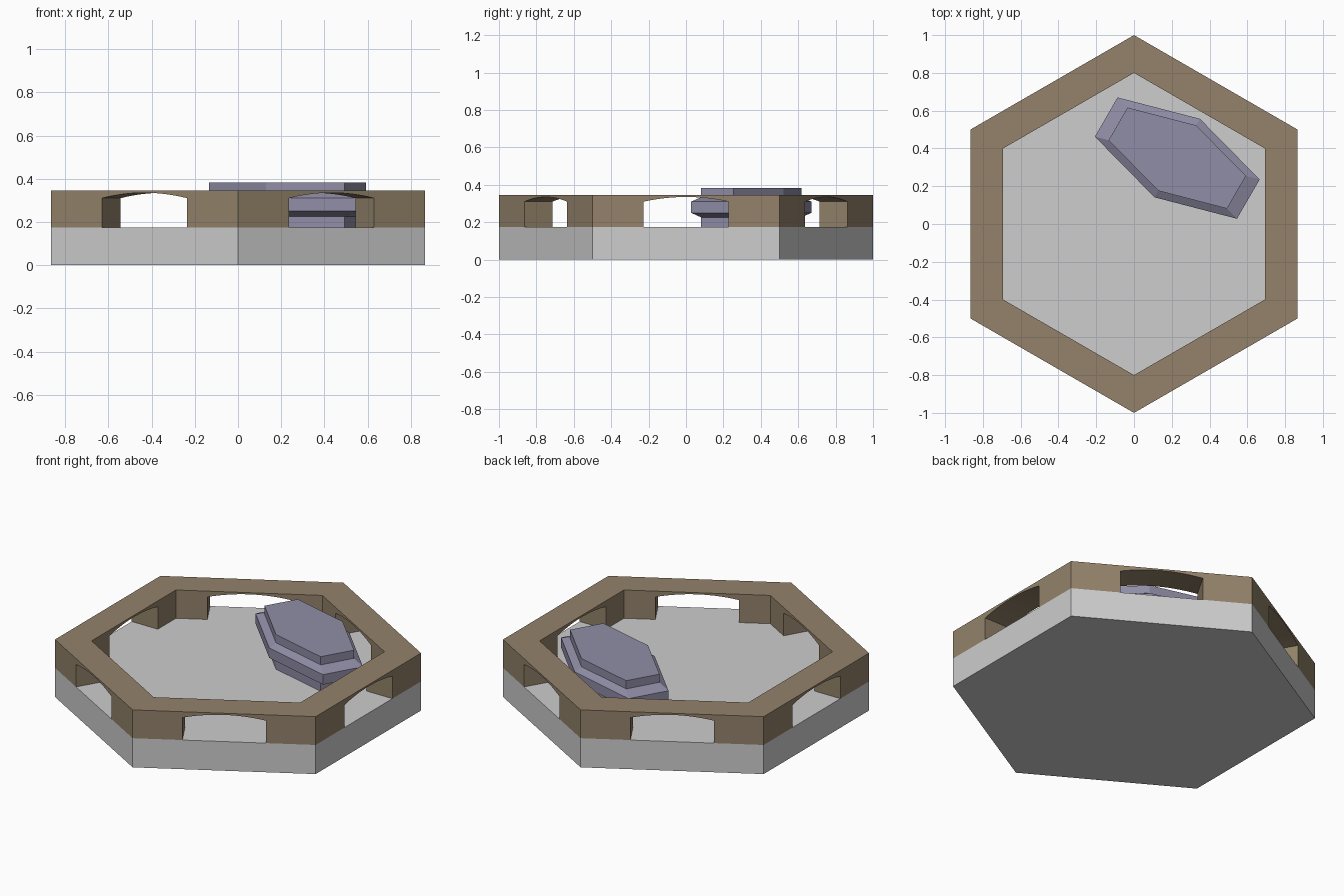
import bpy, bmesh, math
from mathutils import Vector, Matrix

if "Cube" in bpy.data.objects:
    bpy.data.objects.remove(bpy.data.objects["Cube"])


def material(name, srgb):
    m = bpy.data.materials.new(name)
    lin = [((c / 255 + 0.055) / 1.055) ** 2.4 for c in srgb]
    m.diffuse_color = (*lin, 1)
    m.use_nodes = True
    m.node_tree.nodes["Principled BSDF"].inputs["Base Color"].default_value = m.diffuse_color
    return m


def finish(name, bm, mat):
    bmesh.ops.remove_doubles(bm, verts=bm.verts, dist=1e-5)
    bmesh.ops.recalc_face_normals(bm, faces=bm.faces)
    mesh = bpy.data.meshes.new(name)
    bm.to_mesh(mesh)
    bm.free()
    mesh.materials.append(mat)
    ob = bpy.data.objects.new(name, mesh)
    bpy.context.collection.objects.link(ob)
    return ob


def hex_stack(name, layers, mat, stretch=1.0, turn=0.0, centre=(0, 0)):
    """Solid of hexagonal rings; layers = (radius, z) from bottom to top."""
    bm = bmesh.new()
    place = Matrix.Translation((*centre, 0)) @ Matrix.Rotation(turn, 4, 'Z')
    rings = []
    for r, z in layers:
        angles = [math.radians(30 + 60 * i) for i in range(6)]
        rings.append([bm.verts.new(place @ Vector((r * stretch * math.cos(a), r * math.sin(a), z)))
                      for a in angles])
    bm.faces.new(rings[0][::-1])
    bm.faces.new(rings[-1])
    for low, high in zip(rings, rings[1:]):
        for i in range(6):
            j = (i + 1) % 6
            bm.faces.new((low[i], low[j], high[j], high[i]))
    return finish(name, bm, mat)


FLOOR, TOP = 0.175, 0.345
stone = material("light_grey", (205, 205, 205))
brown = material("brown", (147, 130, 106))
purple = material("grey_purple", (144, 141, 166))

# hexagonal base slab
hex_stack("base", [(1, 0), (1, FLOOR)], stone)

# rim: six mitred walls, each with a shallow arched opening
HALF, SPRING, RISE, STEPS = 0.228, 0.31, 0.025, 14
arch = []
for i in range(STEPS + 1):
    t = 1 - 2 * i / STEPS
    arch.append((HALF * t, SPRING + RISE * (1 - t * t)))
# (position along wall, height, is a mitred corner)
profile = [(-1, FLOOR, True), (-1, TOP, True), (1, TOP, True), (1, FLOOR, True), (HALF, FLOOR, False)]
profile += [(s, z, False) for s, z in arch] + [(-HALF, FLOOR, False)]

bm = bmesh.new()
for k in range(6):
    rot = Matrix.Rotation(math.radians(60 * k), 4, 'Z')
    loops = []
    for r in (1.0, 0.8):
        loops.append([bm.verts.new(rot @ Vector((r * math.cos(math.pi / 6), s * r / 2 if corner else s, z)))
                      for s, z, corner in profile])
    outer, inner = loops
    bm.faces.new(outer)
    bm.faces.new(inner[::-1])
    for i in range(len(profile)):
        if i in (0, 2):  # mitred ends join the next wall
            continue
        j = (i + 1) % len(profile)
        bm.faces.new((outer[i], outer[j], inner[j], inner[i]))
rim = finish("arched_rim", bm, brown)
bpy.context.view_layer.objects.active = rim
rim.select_set(True)
bpy.ops.object.shade_smooth_by_angle(angle=math.radians(20))

# stretched hexagonal block with a wide chamfered band
hex_stack("block", [(0.2, FLOOR), (0.2, 0.226), (0.24, 0.25), (0.24, 0.31), (0.2, 0.334), (0.2, 0.383)],
          purple, stretch=2.09, turn=math.radians(-30), centre=(0.229, 0.349))
